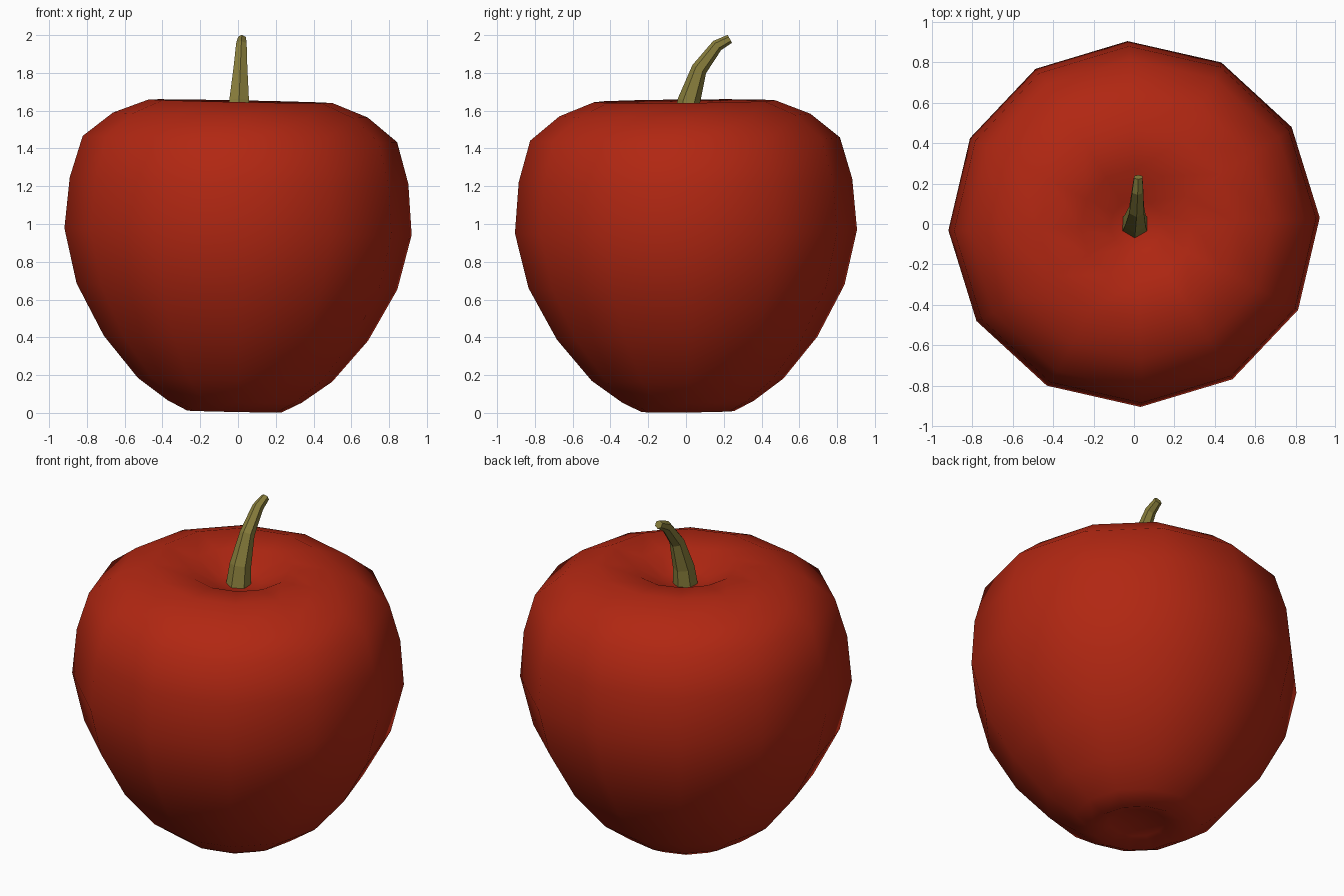
import bpy, bmesh, math
from mathutils import Matrix, Vector

if "Cube" in bpy.data.objects:
    bpy.data.objects.remove(bpy.data.objects["Cube"])


def material(name, rgb):
    m = bpy.data.materials.new(name)
    m.diffuse_color = (*rgb, 1)
    m.use_nodes = True
    m.node_tree.nodes["Principled BSDF"].inputs["Base Color"].default_value = m.diffuse_color
    return m


def make(name, rings, caps, mat, smooth):
    """Bridge equal-sized rings of points; caps are end centre points."""
    bm = bmesh.new()
    loops = [[bm.verts.new(p) for p in ring] for ring in rings]
    n = len(loops[0])
    for a, b in zip(loops, loops[1:]):
        for i in range(n):
            j = (i + 1) % n
            bm.faces.new((a[i], a[j], b[j], b[i]))
    for loop, centre in ((loops[0], caps[0]), (loops[-1], caps[1])):
        c = bm.verts.new(centre)
        for i in range(n):
            bm.faces.new((loop[i], loop[(i + 1) % n], c))
    bmesh.ops.recalc_face_normals(bm, faces=bm.faces[:])
    for f in bm.faces:
        f.smooth = smooth
    me = bpy.data.meshes.new(name)
    bm.to_mesh(me)
    bm.free()
    me.materials.append(mat)
    ob = bpy.data.objects.new(name, me)
    bpy.context.collection.objects.link(ob)
    return ob


red = material("apple red", (0.44, 0.02, 0.006))
olive = material("stem olive", (0.25, 0.21, 0.045))

# Fruit body: twelve-sided turned profile, slightly tilted
profile = [(0.155, 0.045), (0.25, 0.007), (0.355, 0.06), (0.515, 0.175),
           (0.70, 0.395), (0.85, 0.67), (0.92, 0.96), (0.897, 1.23),
           (0.833, 1.45), (0.675, 1.577), (0.487, 1.65), (0.28, 1.63),
           (0.13, 1.55)]
pivot = Vector((0, 0, 0.95))
tilt = (Matrix.Translation(pivot) @ Matrix.Rotation(0.02, 4, 'Y')
        @ Matrix.Rotation(0.01, 4, 'X') @ Matrix.Translation(-pivot))


def body_ring(r, z):
    angles = [math.radians(2 + 30 * i) for i in range(12)]
    return [tilt @ Vector((r * math.cos(a), 0.985 * r * math.sin(a), z)) for a in angles]


make("apple_body", [body_ring(r, z) for r, z in profile],
     (tilt @ Vector((0, 0, 0.06)), tilt @ Vector((0, 0, 1.53))), red, True)

# Stem: six-sided tapered tube bending backwards (x, y, z, radius, lean)
path = [(0.004, 0.0, 1.53, 0.070, 0.15), (0.006, 0.015, 1.65, 0.060, 0.25),
        (0.013, 0.070, 1.82, 0.042, 0.55), (0.018, 0.165, 1.945, 0.032, 0.85),
        (0.021, 0.232, 1.98, 0.024, 1.1)]
rings = []
for x, y, z, r, lean in path:
    turn = Matrix.Rotation(-lean, 3, 'X')
    rings.append([Vector((x, y, z)) + turn @ Vector((
        r * math.cos(math.radians(30 + 60 * i)),
        r * math.sin(math.radians(30 + 60 * i)), 0)) for i in range(6)])
make("stem", rings, (path[0][:3], path[-1][:3]), olive, False)
